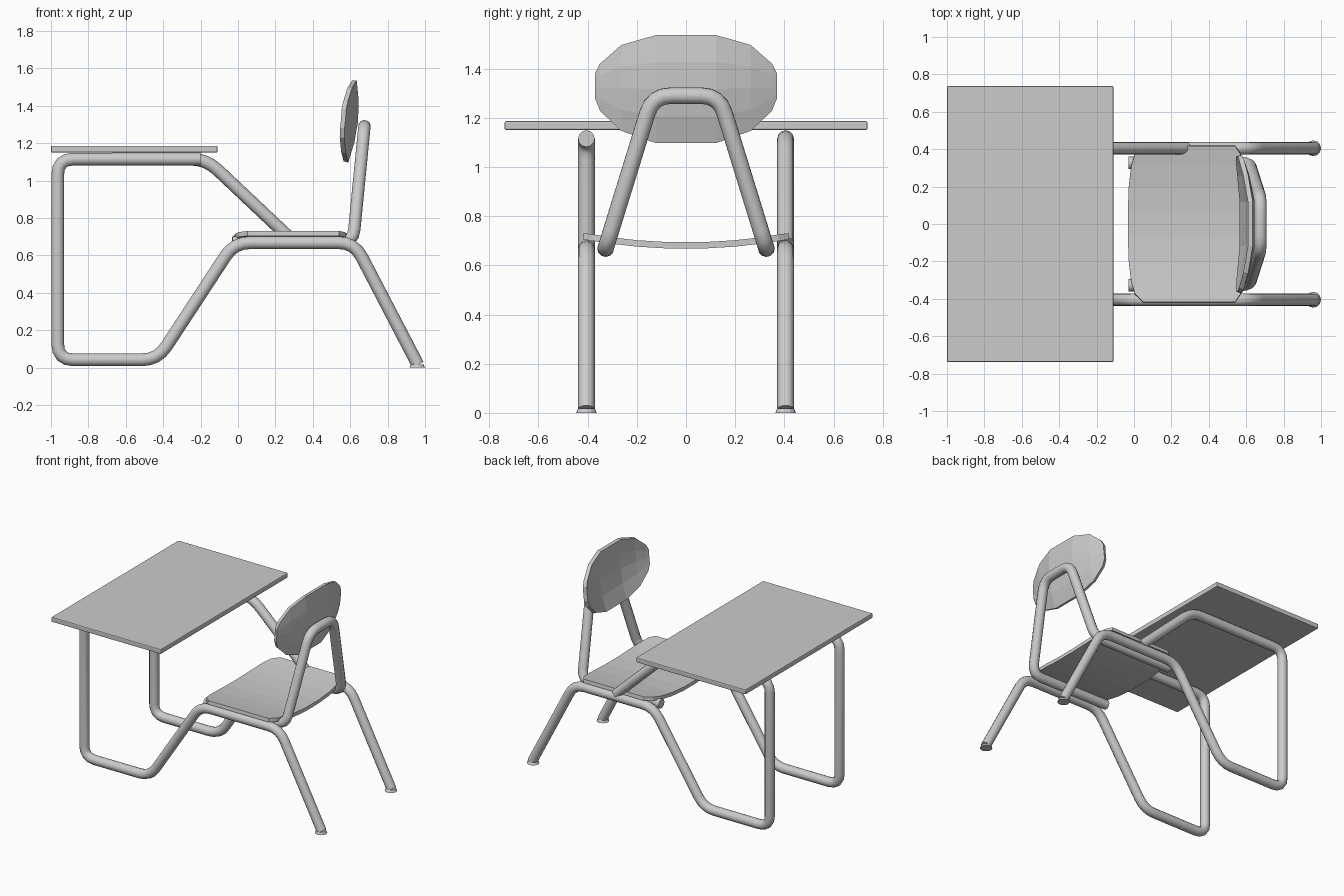
import bpy, bmesh, math
from mathutils import Vector

if "Cube" in bpy.data.objects:
    bpy.data.objects.remove(bpy.data.objects["Cube"])


def add(name, mesh):
    ob = bpy.data.objects.new(name, mesh)
    bpy.context.collection.objects.link(ob)
    return ob


def fillet(points, trim, steps=4):
    """Round each inner corner of a path."""
    pts = [Vector(p) for p in points]
    out = [pts[0]]
    for a, b, c in zip(pts, pts[1:], pts[2:]):
        p = b + (a - b).normalized() * trim
        q = b + (c - b).normalized() * trim
        for i in range(steps + 1):
            t = i / steps
            out.append(p * (1 - t) ** 2 + b * 2 * t * (1 - t) + q * t * t)
    return out + [pts[-1]]


def tube(name, points, trim=0.085, radius=0.034):
    """Bent, capped round tube as a mesh."""
    path = fillet(points, trim)
    cu = bpy.data.curves.new(name, 'CURVE')
    cu.dimensions = '3D'
    cu.bevel_depth = radius
    cu.bevel_resolution = 4
    cu.use_fill_caps = True
    sp = cu.splines.new('POLY')
    sp.points.add(len(path) - 1)
    for p, v in zip(sp.points, path):
        p.co = (*v, 1)
    tmp = add(name + "_path", cu)
    mesh = bpy.data.meshes.new_from_object(tmp.evaluated_get(bpy.context.evaluated_depsgraph_get()))
    bpy.data.objects.remove(tmp)
    mesh.shade_smooth()
    mesh.set_sharp_from_angle(angle=math.radians(35))
    return add(name, mesh)


def panel(name, half, rows, shape, thickness):
    """Curved sheet from mirrored columns (y, low, high), thickened both ways."""
    cols = [(-y, a, b) for y, a, b in reversed(half)] + half
    bm = bmesh.new()
    grid = [[bm.verts.new(shape(y, a + (b - a) * i / rows)) for i in range(rows + 1)]
            for y, a, b in cols]
    for c, d in zip(grid, grid[1:]):
        for i in range(rows):
            bm.faces.new((c[i], d[i], d[i + 1], c[i + 1]))
    bmesh.ops.recalc_face_normals(bm, faces=bm.faces)
    mesh = bpy.data.meshes.new(name)
    bm.to_mesh(mesh)
    bm.free()
    ob = add(name, mesh)
    mod = ob.modifiers.new("thickness", 'SOLIDIFY')
    mod.thickness = thickness
    mod.offset = 0
    return ob


# Side frames: back leg, seat rail, floor runner, front post, desk rail
for side, y in (("right", -0.405), ("left", 0.405)):
    path = [(0.962, y, 0.015), (0.622, y, 0.668), (-0.02, y, 0.668), (-0.43, y, 0.042),
            (-0.964, y, 0.042), (-0.964, y, 1.115)]
    if y < 0:
        path += [(-0.2, y, 1.115)]
    else:
        # this side carries on as the diagonal desk strut
        path += [(-0.17, y, 1.115), (0.28, y, 0.69)]
    tube("side_frame_" + side, path)

    # Foot glide
    bm = bmesh.new()
    bmesh.ops.create_cone(bm, cap_ends=True, segments=12, radius1=0.042, radius2=0.034, depth=0.018)
    mesh = bpy.data.meshes.new("foot_glide_" + side)
    bm.to_mesh(mesh)
    bm.free()
    add("foot_glide_" + side, mesh).location = (0.958, y, 0.009)

# Seat rails rising into the arched back support
half = [(-0.03, 0.327, 0.668), (0.615, 0.327, 0.668), (0.676, 0.135, 1.29)]
tube("back_support", half + [(x, -y, z) for x, y, z in reversed(half)], trim=0.075)

# Desk top
bm = bmesh.new()
bmesh.ops.create_cube(bm, size=1)
bmesh.ops.scale(bm, vec=(0.89, 1.475, 0.036), verts=bm.verts)
mesh = bpy.data.meshes.new("desk_top")
bm.to_mesh(mesh)
bm.free()
desk = add("desk_top", mesh)
desk.location = (-0.555, 0, 1.168)
bev = desk.modifiers.new("edge", 'BEVEL')
bev.width = 0.006
bev.segments = 2

# Seat, dished across its width
panel("seat", [(0.07, -0.033, 0.6), (0.2, -0.028, 0.597), (0.31, -0.015, 0.585),
               (0.375, 0.005, 0.57), (0.418, 0.05, 0.54)], 3,
      lambda y, x: (x, y, 0.68 + 0.038 * min(1, abs(y) / 0.41) ** 2), 0.026)


# Backrest, bowled and leaning back
def back_shape(y, z):
    h = z - 1.32
    return (0.637 - 0.075 * (y / 0.365) ** 2 - 0.03 * (h / 0.22) ** 2 + 0.1 * h, y, z)


panel("backrest", [(0.12, 1.10, 1.535), (0.26, 1.15, 1.495), (0.345, 1.23, 1.42),
                   (0.365, 1.28, 1.38)], 4, back_shape, 0.026)
